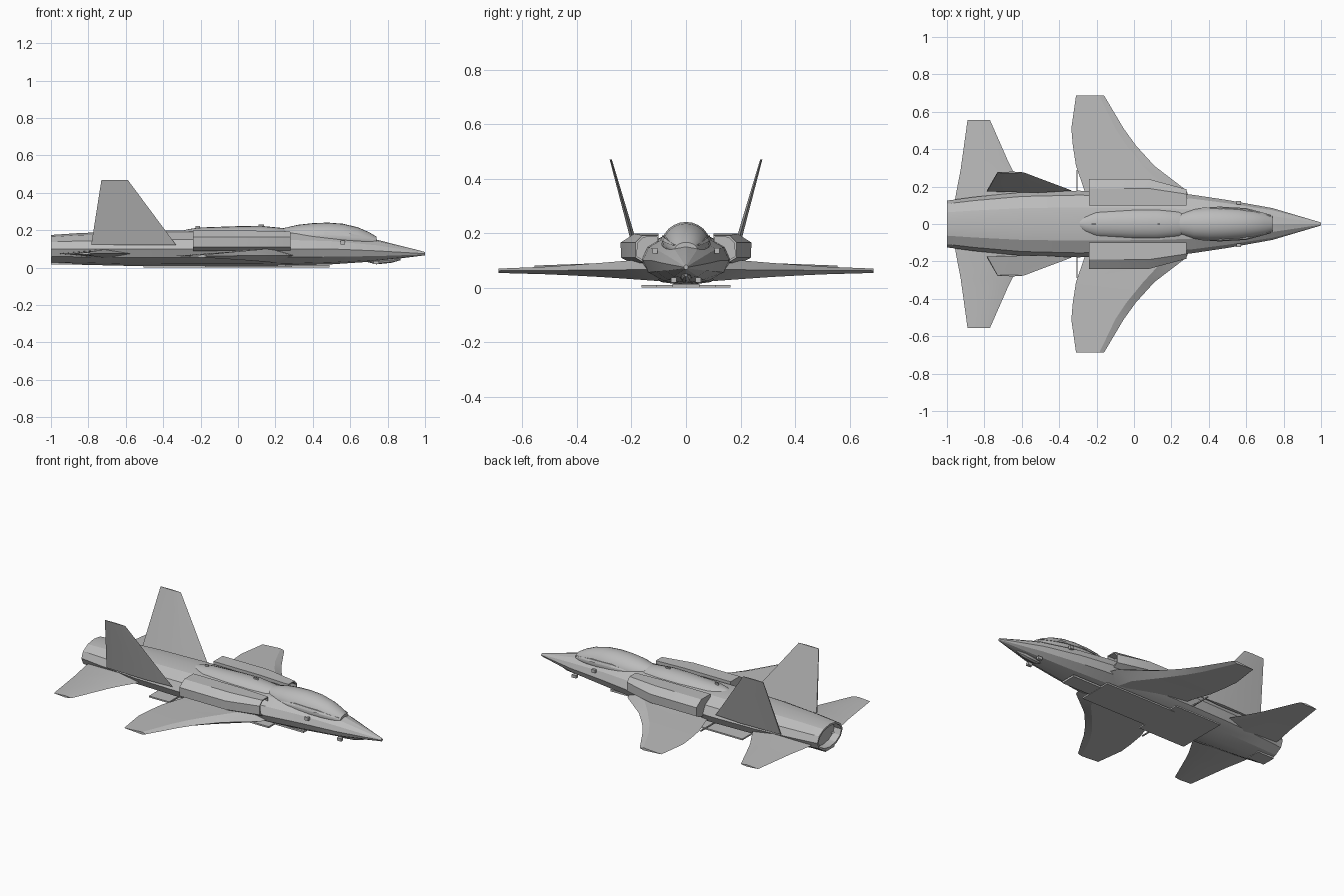
import bpy, bmesh
from math import sin, cos, pi, radians
from mathutils import Vector

if "Cube" in bpy.data.objects:
    bpy.data.objects.remove(bpy.data.objects["Cube"])

grey = bpy.data.materials.new("airframe_grey")
grey.use_nodes = True
colour = (0.5, 0.5, 0.5, 1)
grey.diffuse_color = colour
grey.node_tree.nodes["Principled BSDF"].inputs["Base Color"].default_value = colour


def finish(name, bm, angle=15, mirror=False):
    """Turn a bmesh into a shaded object, optionally mirrored left to right."""
    bmesh.ops.recalc_face_normals(bm, faces=bm.faces[:])
    mesh = bpy.data.meshes.new(name)
    bm.to_mesh(mesh)
    bm.free()
    mesh.materials.append(grey)
    mesh.polygons.foreach_set("use_smooth", [True] * len(mesh.polygons))
    mesh.set_sharp_from_angle(angle=radians(angle))
    obj = bpy.data.objects.new(name, mesh)
    bpy.context.collection.objects.link(obj)
    if mirror:
        mod = obj.modifiers.new("mirror", "MIRROR")
        mod.use_axis = (False, True, False)
        mod.use_mirror_merge = False
    return obj


def loft(name, rings, angle=15, mirror=False, hollow=None):
    """Skin a list of rings and cap the ends; hollow = (end, rim, depth)."""
    bm = bmesh.new()
    rows = [[bm.verts.new(p) for p in ring] for ring in rings]
    n = len(rows[0])
    for a, b in zip(rows, rows[1:]):
        for i in range(n):
            j = (i + 1) % n
            bm.faces.new((a[i], a[j], b[j], b[i]))
    caps = [bm.faces.new(rows[0]), bm.faces.new(rows[-1])]
    if hollow:
        end, rim, depth = hollow
        bmesh.ops.recalc_face_normals(bm, faces=bm.faces[:])
        face = caps[end]
        bmesh.ops.inset_region(bm, faces=[face], thickness=rim)
        walls = bmesh.ops.extrude_face_region(bm, geom=[face])
        verts = [v for v in walls["geom"] if isinstance(v, bmesh.types.BMVert)]
        bmesh.ops.translate(bm, verts=verts, vec=(depth, 0, 0))
        bmesh.ops.delete(bm, geom=[face], context="FACES_ONLY")
    return finish(name, bm, angle, mirror)


def box(name, centre, size, mirror=False):
    bm = bmesh.new()
    bmesh.ops.create_cube(bm, size=1)
    for v in bm.verts:
        v.co = Vector(c + s * k for c, s, k in zip(centre, size, v.co))
    return finish(name, bm, 15, mirror)


def oval(x, half, bottom, middle, top, sides=12):
    """Body section with separate upper and lower heights."""
    ring = []
    for i in range(sides):
        a = 2 * pi * i / sides
        rise = top - middle if cos(a) > 0 else middle - bottom
        ring.append((x, half * sin(a), middle + rise * cos(a)))
    return ring


def diamond(y, lead, ridge, trail, z, thick):
    """Wing section with a sharp leading and trailing edge."""
    return [(lead, y, z), (ridge, y, z + thick), (trail, y, z), (ridge, y, z - thick)]


# Fuselage with recessed exhaust
body = [(-1, .125, .02, .1, .175), (-.85, .145, .016, .1, .185),
        (-.6, .17, .01, .1, .194), (-.3, .178, .008, .1, .2),
        (.1, .172, .008, .1, .2), (.3, .158, .012, .1, .195),
        (.5, .128, .018, .1, .183), (.74, .085, .034, .09, .15),
        (1, .008, .066, .075, .084)]
loft("fuselage", [oval(*s) for s in body], 20, hollow=(0, .012, .05))

# Dorsal spine and canopy
spine = [(-.31, .01, .19, .195), (-.26, .05, .17, .207), (-.2, .075, .16, .215),
         (0, .085, .16, .222), (.12, .085, .16, .224), (.24, .075, .16, .212),
         (.31, .04, .16, .195)]
loft("spine", [oval(x, w, .15, m, t, 20) for x, w, m, t in spine], 40)
canopy = [(.2, .02, .18, .195), (.25, .06, .165, .213), (.32, .082, .16, .229),
          (.4, .09, .158, .238), (.48, .09, .156, .241), (.56, .085, .153, .235),
          (.64, .073, .148, .216), (.7, .058, .143, .19), (.74, .042, .138, .166)]
loft("canopy", [oval(x, w, .12, m, t, 24) for x, w, m, t in canopy], 40)

# Raised sills along the canopy sides
sill = [(.36, .088, .178, .001), (.46, .093, .184, .007),
        (.6, .085, .176, .007), (.73, .05, .156, .001)]
loft("canopy_sill", [[(x, y - .02, z - t), (x, y, z - t), (x, y - .006, z + t),
                      (x, y - .02, z + t)] for x, y, z, t in sill], mirror=True)

# Engine intakes with open mouths
full = [(.1, .198), (.19, .198), (.24, .165), (.238, .11), (.2, .09), (.1, .09)]
mouth = [(.1, .192), (.16, .192), (.186, .165), (.186, .11), (.155, .092), (.1, .092)]
loft("intake", [[(x, y, z) for y, z in shape]
                for x, shape in ((-.24, full), (.08, full), (.28, mouth))],
     mirror=True, hollow=(1, .008, -.05))

# Main wings
wing = [(.1, .31, .2, -.25, .066, .042), (.18, .28, .17, -.265, .066, .036),
        (.31, .11, .05, -.31, .065, .026), (.42, .01, -.04, -.327, .064, .019),
        (.51, -.055, -.1, -.335, .063, .014), (.687, -.16, -.185, -.31, .062, .008)]
loft("wing", [diamond(*s) for s in wing], mirror=True)

# Tailplanes
tail = [(.08, -.54, -.7, -.965, .075, .027), (.17, -.58, -.72, -.95, .075, .022),
        (.29, -.65, -.75, -.927, .075, .016), (.34, -.675, -.77, -.92, .075, .014),
        (.556, -.77, -.81, -.89, .075, .006)]
loft("tailplane", [diamond(*s) for s in tail], mirror=True)

# Canted fins
fin = [(.12, .178, -.33, -.785, .011), (.47, .276, -.59, -.73, .004)]
loft("fin", [[(lead, y, z), (lead * .6 + trail * .4, y + t, z), (trail, y + t * .4, z),
              (trail, y - t * .4, z), (lead * .6 + trail * .4, y - t, z)]
             for z, y, lead, trail, t in fin], mirror=True)

# Belly doors and cross bar
box("front_belly_door", (.37, 0, .007), (.24, .1, .012))
box("middle_belly_door", (.04, 0, .005), (.5, .22, .01))
box("rear_belly_door", (-.34, 0, .006), (.33, .325, .009))
box("cross_bar", (-.305, 0, .055), (.007, .58, .007))
box("exhaust_flap", (-.942, 0, .023), (.116, .09, .014))

# Nose pod, probes and antennas
pod = [(.69, .004, .03, .036), (.74, .02, .018, .05), (.82, .02, .026, .055),
       (.87, .004, .04, .055)]
loft("nose_pod", [oval(x, w, b, (b + t) / 2, t, 8) for x, w, b, t in pod], 30)
box("nose_probe", (.74, .045, .028), (.03, .02, .018), mirror=True)
box("side_sensor", (.56, .113, .135), (.025, .018, .02), mirror=True)
box("front_antenna", (.125, 0, .222), (.03, .008, .018))
box("rear_antenna", (-.215, 0, .216), (.025, .008, .014))
